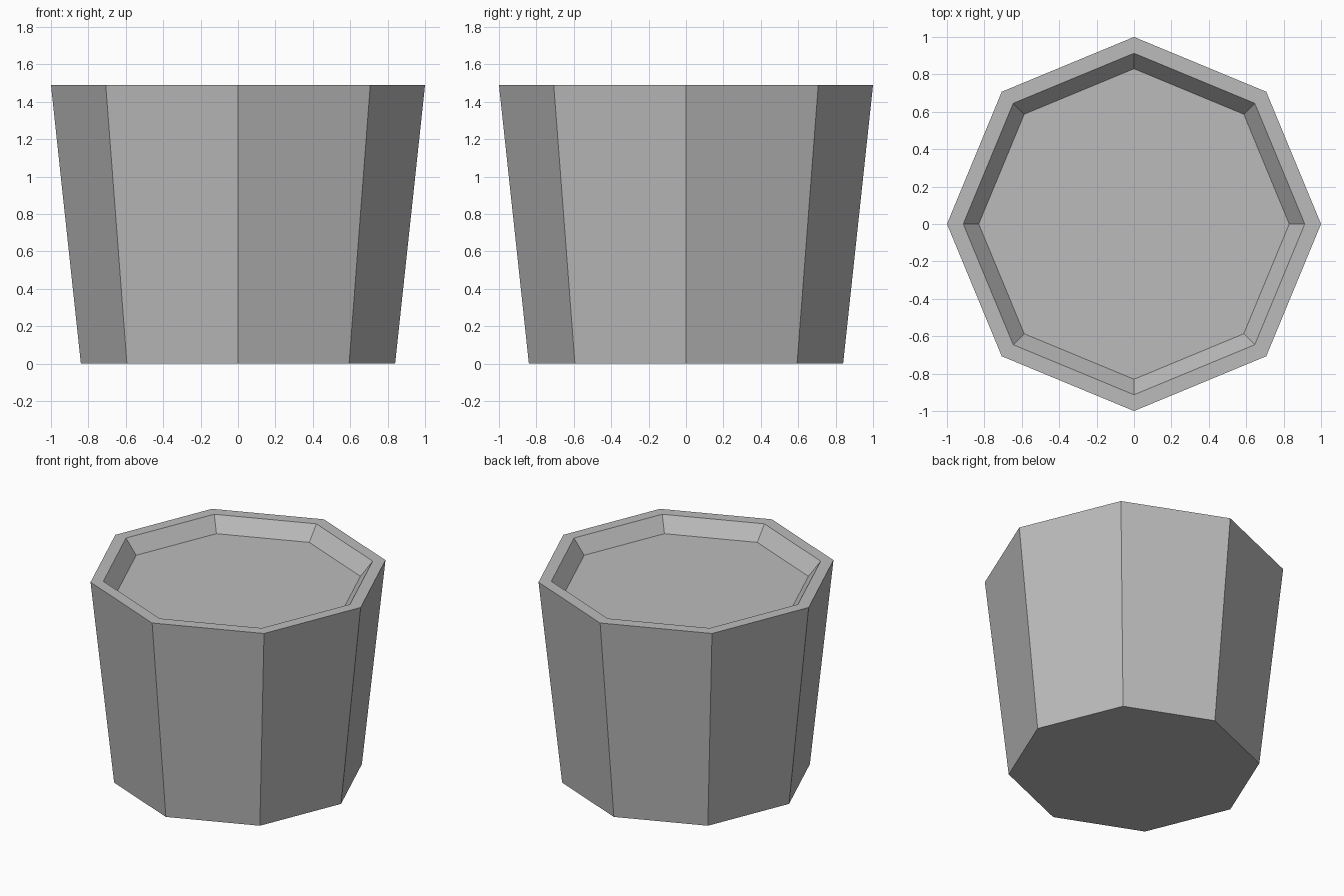
import bpy
import bmesh
from math import cos, sin, pi

cube = bpy.data.objects.get("Cube")
if cube:
    bpy.data.objects.remove(cube, do_unlink=True)

SIDES = 8
# Profile from the base, up the wall, over the rim and down to the recessed floor: (radius, height)
PROFILE = [(0.84, 0.0), (1.0, 1.49), (0.913, 1.49), (0.83, 1.385)]

# Plain grey material
grey = bpy.data.materials.new("plain_grey")
grey.use_nodes = True
colour = (0.5, 0.5, 0.5, 1.0)
grey.diffuse_color = colour
grey.node_tree.nodes["Principled BSDF"].inputs["Base Color"].default_value = colour


def ring(bm, radius, height):
    angles = [2 * pi * i / SIDES for i in range(SIDES)]
    return [bm.verts.new((radius * cos(a), radius * sin(a), height)) for a in angles]


# Tapered octagonal pot with a filled, recessed top
bm = bmesh.new()
rings = [ring(bm, r, z) for r, z in PROFILE]
for low, high in zip(rings, rings[1:]):
    for i in range(SIDES):
        j = (i + 1) % SIDES
        bm.faces.new((low[i], low[j], high[j], high[i]))
bm.faces.new(reversed(rings[0]))
bm.faces.new(rings[-1])

mesh = bpy.data.meshes.new("planter_pot")
bm.to_mesh(mesh)
bm.free()
mesh.materials.append(grey)
pot = bpy.data.objects.new("planter_pot", mesh)
bpy.context.collection.objects.link(pot)
